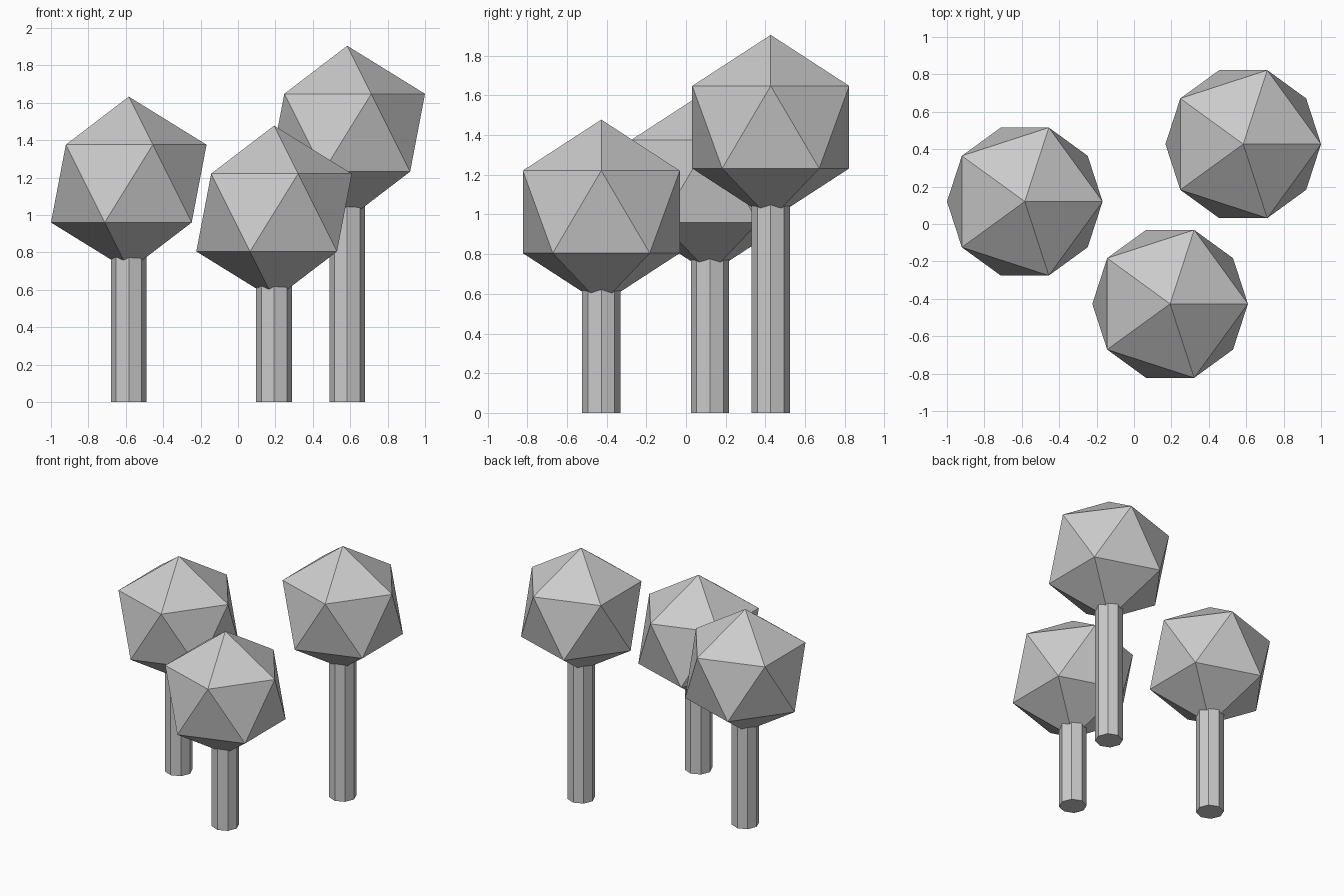
import bpy

if "Cube" in bpy.data.objects:
    bpy.data.objects.remove(bpy.data.objects["Cube"])

CROWN_R = 0.465
TRUNK_R = 0.096


def tree(label, x, y, crown_z):
    # Octagonal trunk, running a little way up inside the crown
    height = crown_z - CROWN_R + 0.15
    bpy.ops.mesh.primitive_cylinder_add(vertices=8, radius=TRUNK_R, depth=height,
                                        location=(x, y, height / 2))
    bpy.context.object.name = label + "_trunk"
    # Icosahedron crown
    bpy.ops.mesh.primitive_ico_sphere_add(subdivisions=1, radius=CROWN_R,
                                          location=(x, y, crown_z))
    bpy.context.object.name = label + "_crown"


# Three trees of different heights
tree("left_tree", -0.584, 0.12, 1.168)
tree("front_tree", 0.193, -0.427, 1.013)
tree("back_tree", 0.584, 0.427, 1.44)
